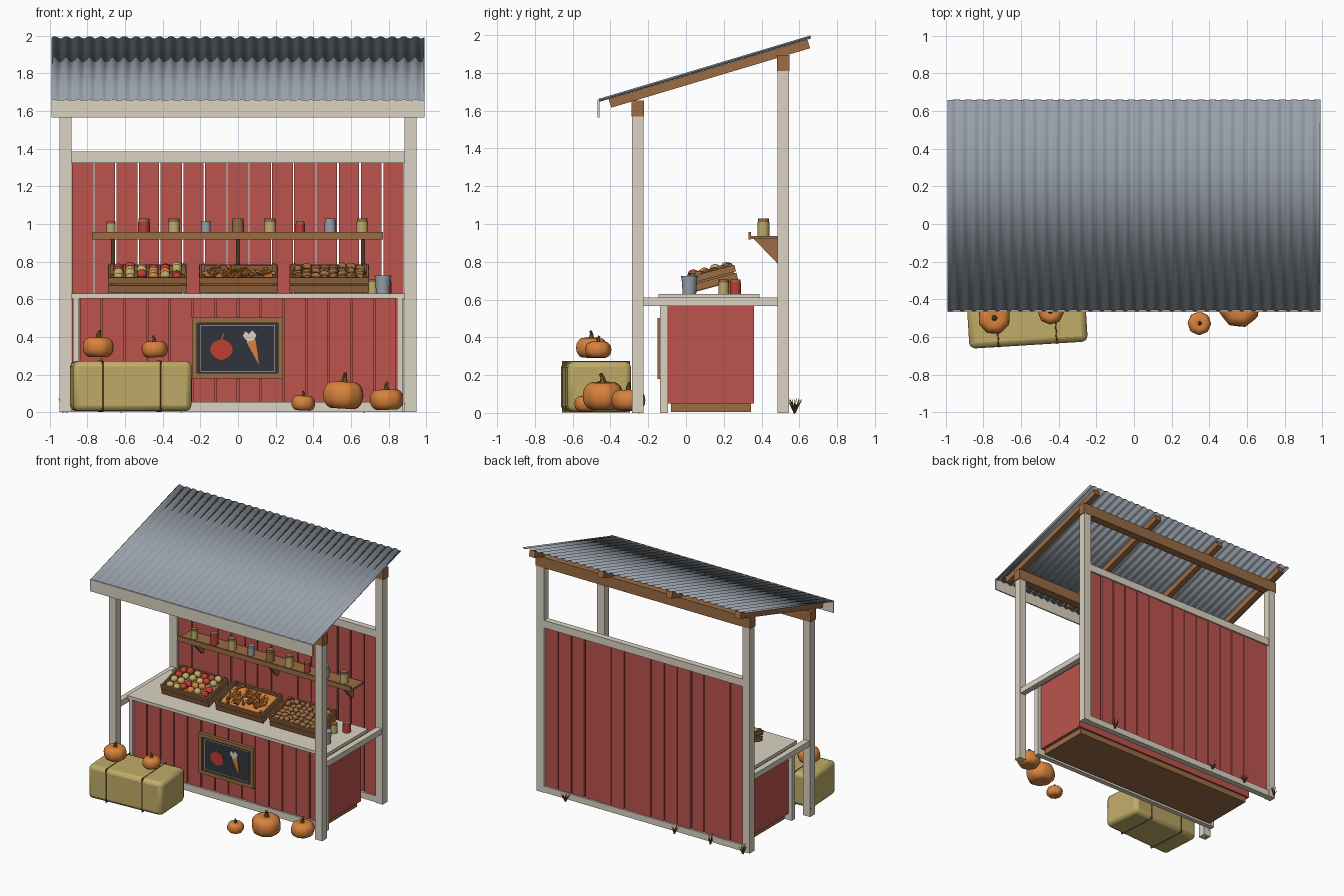
import bpy, bmesh, math, random
from mathutils import Matrix, Vector

if "Cube" in bpy.data.objects:
    bpy.data.objects.remove(bpy.data.objects["Cube"])

random.seed(4)
T, R = Matrix.Translation, Matrix.Rotation


def material(name, rgb):
    m = bpy.data.materials.new(name)
    lin = [((c / 255 + 0.055) / 1.055) ** 2.4 for c in rgb]
    m.diffuse_color = (*lin, 1)
    m.use_nodes = True
    m.node_tree.nodes["Principled BSDF"].inputs["Base Color"].default_value = m.diffuse_color
    return m


CREAM = material("cream paint", (219, 211, 194))
RED = material("barn red", (188, 84, 77))
WOOD = material("brown wood", (155, 108, 68))
STEEL = material("grey steel", (152, 160, 170))
HAY = material("hay yellow", (192, 172, 104))
ORANGE = material("pumpkin orange", (216, 130, 60))
SLATE = material("dark slate", (48, 53, 60))
OLIVE = material("olive stem", (105, 88, 42))
APPLE = material("apple red", (190, 62, 52))
TWINE = material("dark twine", (105, 78, 48))


class Part:
    """One object gathered from simple shapes."""

    def __init__(self, name, *mats):
        self.name, self.mats, self.bm = name, mats, bmesh.new()

    def paint(self, verts, mat):
        for f in {f for v in verts for f in v.link_faces}:
            f.material_index = mat

    def box(self, x0, x1, y0, y1, z0, z1, mat=0, M=Matrix()):
        c = T(((x0 + x1) / 2, (y0 + y1) / 2, (z0 + z1) / 2))
        s = Matrix.Diagonal((x1 - x0, y1 - y0, z1 - z0, 1))
        self.paint(bmesh.ops.create_cube(self.bm, size=1, matrix=M @ c @ s)["verts"], mat)

    def cone(self, r0, r1, h, M, mat=0, n=12):
        self.paint(bmesh.ops.create_cone(self.bm, cap_ends=True, segments=n, radius1=r0, radius2=r1,
                                         depth=h, matrix=M @ T((0, 0, h / 2)))["verts"], mat)

    def ball(self, M, mat=0, u=10, v=7):
        verts = bmesh.ops.create_uvsphere(self.bm, u_segments=u, v_segments=v, radius=1, matrix=M)["verts"]
        self.paint(verts, mat)

    def prism(self, pts, depth, mat=0):
        f = self.bm.faces.new([self.bm.verts.new(p) for p in pts])
        g = bmesh.ops.extrude_face_region(self.bm, geom=[f])["geom"]
        verts = [e for e in g if isinstance(e, bmesh.types.BMVert)]
        bmesh.ops.translate(self.bm, verts=verts, vec=depth)
        self.paint(verts, mat)

    def done(self, smooth=0, bevel=0):
        bmesh.ops.recalc_face_normals(self.bm, faces=self.bm.faces)
        me = bpy.data.meshes.new(self.name)
        self.bm.to_mesh(me)
        self.bm.free()
        for m in self.mats:
            me.materials.append(m)
        ob = bpy.data.objects.new(self.name, me)
        bpy.context.collection.objects.link(ob)
        if bevel:
            b = ob.modifiers.new("bevel", "BEVEL")
            b.width, b.segments = bevel, 2
        if smooth:
            bpy.ops.object.select_all(action="DESELECT")
            ob.select_set(True)
            bpy.context.view_layer.objects.active = ob
            bpy.ops.object.shade_smooth_by_angle(angle=math.radians(smooth))
        return ob


# Posts, side rails, beams
p = Part("posts", CREAM)
for s in (-1, 1):
    x0, x1 = sorted((s * 0.885, s * 0.948))
    p.box(x0, x1, -0.285, -0.225, 0, 1.57)
    p.box(x0, x1, 0.485, 0.545, 0, 1.81)
    p.box(x0 + 0.008, x1 - 0.008, -0.225, 0.485, 0.565, 0.61)
p.done()
p = Part("roof_beams", WOOD)
p.box(-0.955, 0.955, -0.288, -0.222, 1.57, 1.655)
p.box(-0.955, 0.955, 0.483, 0.547, 1.81, 1.895)
p.done()

# Sloped roof: rafters, corrugated sheet, fascia
SLOPE = math.atan2(0.335, 1.12)
LEN = math.hypot(0.335, 1.12)
ROOF = T((0, -0.46, 1.655)) @ R(SLOPE, 4, "X")
p = Part("rafters", WOOD)
for x in (-0.915, -0.305, 0.305, 0.915):
    p.box(x - 0.025, x + 0.025, 0.05, LEN - 0.02, -0.056, -0.009, 0, ROOF)
p.done()
p = Part("roof_sheet", STEEL)
N = 256
rows = [[p.bm.verts.new(ROOF @ Vector((-0.99 + 1.98 * i / N, y, 0.006 * math.sin(i * math.tau / 8))))
         for i in range(N + 1)] for y in (0, LEN)]
for i in range(N):
    p.bm.faces.new((rows[0][i], rows[0][i + 1], rows[1][i + 1], rows[1][i]))
sheet = p.done(smooth=60)
sol = sheet.modifiers.new("thickness", "SOLIDIFY")
sol.thickness, sol.offset = 0.004, 0
p = Part("fascia", CREAM)
p.box(-0.992, 0.992, -0.468, -0.458, 1.565, 1.66)
p.done()

# Back wall of planks between two rails
p = Part("back_wall_planks", RED)
W = 1.77 / 15
for i in range(15):
    x, d = -0.885 + i * W, random.uniform(-0.004, 0.004)
    gap = random.choice((0.002, 0.004, 0.006))
    p.box(x + gap, x + W - gap, 0.508 + d, 0.528 + d, 0.045, 1.335)
p.done()
p = Part("back_wall_rails", CREAM)
p.box(-0.885, 0.885, 0.492, 0.54, 1.325, 1.385)
p.box(-0.885, 0.885, 0.492, 0.54, 0, 0.05)
p.done()

# Counter
p = Part("counter_body", RED, WOOD)
p.box(-0.845, 0.845, -0.095, 0.36, 0.05, 0.605)
p.box(-0.82, 0.82, -0.08, 0.345, 0.005, 0.052, 1)
p.done()
p = Part("counter_front_planks", RED)
W = 1.69 / 14
for i in range(14):
    x, d = -0.845 + i * W, random.uniform(-0.003, 0.003)
    p.box(x + 0.004, x + W - 0.004, -0.122 + d, -0.1, 0.05, 0.604)
p.done()
p = Part("counter_trim", CREAM)
p.box(-0.87, 0.87, -0.135, -0.096, 0, 0.055)
for s in (-0.86, 0.86):
    p.box(s - 0.016, s + 0.016, -0.138, -0.094, 0, 0.605)
p.done()
p = Part("counter_top", CREAM)
p.box(-0.885, 0.885, -0.145, 0.39, 0.605, 0.63)
p.done()

# Chalkboard with painted apple and carrot
p = Part("chalkboard", WOOD, SLATE, CREAM, APPLE, ORANGE)
p.box(-0.22, 0.215, -0.138, -0.124, 0.2, 0.48, 1)
for z in (0.18, 0.475):
    p.box(-0.245, 0.24, -0.15, -0.124, z, z + 0.027)
for x in (-0.245, 0.213):
    p.box(x, x + 0.027, -0.15, -0.124, 0.2, 0.48)
for z in (0.217, 0.46):
    p.box(-0.2, 0.197, -0.14, -0.137, z, z + 0.003, 2)
for x in (-0.2, 0.194):
    p.box(x, x + 0.003, -0.14, -0.137, 0.217, 0.463, 2)
Y, D = -0.138, (0, -0.005, 0)
ang = [math.tau * i / 16 for i in range(16)]
p.prism([(-0.088 + 0.06 * math.cos(a), Y, 0.333 + (0.056 - 0.008 * abs(math.cos(a))) * math.sin(a)) for a in ang],
        D, 3)
p.prism([(-0.092, Y, 0.385), (-0.084, Y, 0.385), (-0.073, Y, 0.418), (-0.08, Y, 0.418)], D, 0)
p.prism([(0.045, Y, 0.372), (0.093, Y, 0.385), (0.112, Y, 0.25)], D, 4)
p.prism([(0.055, Y, 0.37), (0.025, Y, 0.405), (0.04, Y, 0.43), (0.058, Y, 0.415), (0.075, Y, 0.435),
         (0.098, Y, 0.41), (0.085, Y, 0.378)], D, 2)
p.done()

# Wall shelf with brackets
p = Part("shelf", WOOD)
p.box(-0.775, 0.77, 0.335, 0.5, 0.92, 0.936)
p.box(-0.775, 0.77, 0.332, 0.345, 0.918, 0.958)
for x in (-0.665, 0, 0.665):
    p.prism([(x - 0.01, 0.36, 0.92), (x - 0.01, 0.505, 0.92), (x - 0.01, 0.505, 0.785),
             (x - 0.01, 0.485, 0.79)], (0.02, 0, 0))
p.done()

# Jars on shelf and counter, and the tin can
p = Part("jars", HAY, APPLE, STEEL, WOOD)
shelf_jars = [(-0.675, 0, 0), (-0.5, 1, 1), (-0.34, 0, 1), (-0.17, 2, 0), (0, 3, 1),
              (0.17, 0, 1), (0.33, 1, 0), (0.49, 2, 1), (0.66, 0, 1)]
jars = [(x, 0.41, 0.936, c, 0.031 if big else 0.025, 0.092 if big else 0.078) for x, c, big in shelf_jars]
jars += [(0.715, 0.2, 0.63, 0, 0.027, 0.075), (0.785, 0.262, 0.63, 1, 0.03, 0.075)]
for x, y, z, c, r, h in jars:
    p.cone(r, r, h * 0.82, T((x, y, z)), c)
    p.cone(r * 0.92, r * 0.92, h * 0.18, T((x, y, z + h * 0.82)), 3 if c != 2 else 2)
p.cone(0.036, 0.042, 0.092, T((0.77, 0.018, 0.63)), 2)
p.cone(0.045, 0.045, 0.008, T((0.77, 0.018, 0.718)), 2)
p.done(smooth=40)

# Tilted crates
crates = [T((x, 0.148, 0.667)) @ R(math.radians(15), 4, "X") for x in (-0.48, 0.003, 0.485)]
p = Part("crates", WOOD)
for M in crates:
    p.box(-0.2, 0.2, -0.125, 0.125, 0, 0.01, 0, M)
    for z0, z1 in ((0.004, 0.042), (0.05, 0.085)):
        for s in (-1, 1):
            y0, y1 = sorted((s * 0.122, s * 0.134))
            p.box(-0.21, 0.21, y0, y1, z0, z1, 0, M)
            x0, x1 = sorted((s * 0.198, s * 0.208))
            p.box(x0, x1, -0.124, 0.124, z0, z1, 0, M)
    for sx in (-0.188, 0.188):
        for sy in (-0.112, 0.112):
            p.box(sx - 0.01, sx + 0.01, sy - 0.01, sy + 0.01, 0, 0.096, 0, M)
    x = M.translation.x
    p.box(x - 0.18, x + 0.18, 0.22, 0.25, 0.63, 0.69)
p.done()

# Produce piled in the crates
p = Part("apples", APPLE, HAY, ORANGE)
for i in range(6):
    for j in range(4):
        loc = (-0.155 + 0.062 * i, -0.09 + 0.06 * j, 0.068 + random.uniform(0, 0.025))
        p.ball(crates[0] @ T(loc) @ Matrix.Diagonal((0.029, 0.029, 0.026, 1)), random.choice((0, 0, 1, 1, 2)))
p.done(smooth=60)
p = Part("carrots", ORANGE, OLIVE)
p.box(-0.195, 0.195, -0.12, 0.12, 0.01, 0.055, 0, crates[1])
for i in range(46):
    M = (crates[1] @ T((random.uniform(-0.15, 0.15), random.uniform(-0.065, 0.065), random.uniform(0.06, 0.09)))
         @ R(random.choice((0, math.pi)) + random.uniform(-0.7, 0.7), 4, "Z") @ R(math.pi / 2, 4, "X"))
    p.cone(0.012, 0.002, 0.09, M @ T((0, 0, -0.045)), 0, 7)
    p.cone(0.003, 0.005, 0.014, M @ T((0, 0, -0.058)), 1, 5)
p.done(smooth=50)
p = Part("potatoes", WOOD)
p.box(-0.195, 0.195, -0.12, 0.12, 0.01, 0.055, 0, crates[2])
for i in range(48):
    loc = (-0.165 + 0.047 * (i % 8), -0.1 + 0.04 * (i // 8), 0.065 + random.uniform(0, 0.022))
    p.ball(crates[2] @ T(loc) @ R(random.uniform(0, 3), 4, "Z") @ Matrix.Diagonal((0.03, 0.02, 0.018, 1)), 0, 8, 6)
p.done(smooth=60)

# Hay bale with twine
BALE = T((-0.57, -0.476, 0)) @ R(math.radians(3.5), 4, "Z")
p = Part("hay_bale", HAY)
p.box(-0.315, 0.315, -0.168, 0.168, 0.005, 0.272, 0, BALE)
p.done(smooth=40, bevel=0.03)
p = Part("bale_twine", TWINE)
for x in (-0.16, 0.15):
    p.box(x - 0.004, x + 0.004, -0.171, 0.171, 0.002, 0.275, 0, BALE)
p.done(bevel=0.0035)


# Ribbed pumpkins with bent stems
def pumpkin(name, x, y, z, r, h, tilt):
    p = Part(name, ORANGE, OLIVE)
    p.ball(Matrix(), 0, 24, 12)
    for v in p.bm.verts:
        a, c = math.atan2(v.co.y, v.co.x), Vector((v.co.x, v.co.y)).length
        rib = 1 - 0.1 * (0.5 - 0.5 * math.cos(8 * a)) ** 2
        k = c ** 0.75 * rib / c * r if c > 1e-4 else 0
        dent = 0.22 * max(0, 1 - c * 1.8)
        up = math.copysign(abs(v.co.z) ** 0.85, v.co.z) * (1 - dent)
        v.co = (v.co.x * k, v.co.y * k, h * (0.5 + 0.5 * up))
    p.cone(r * 0.2, r * 0.11, r * 0.36, T((0, 0, h * 0.85)), 1, 6)
    p.cone(r * 0.11, r * 0.09, r * 0.24, T((0, 0, h * 0.85 + r * 0.33)) @ R(0.5, 4, "Y"), 1, 6)
    bmesh.ops.transform(p.bm, verts=p.bm.verts, matrix=T((x, y, z)) @ R(tilt, 4, "Y") @ R(x * 9, 4, "Z"))
    p.done(smooth=40)


pumpkin("bale_pumpkin_large", -0.745, -0.50, 0.285, 0.087, 0.12, 0.03)
pumpkin("bale_pumpkin_small", -0.44, -0.465, 0.285, 0.07, 0.098, -0.05)
pumpkin("ground_pumpkin_small", 0.345, -0.528, 0.003, 0.063, 0.09, 0.05)
pumpkin("ground_pumpkin_large", 0.555, -0.44, 0.008, 0.111, 0.165, 0.06)
pumpkin("ground_pumpkin_medium", 0.793, -0.305, 0.004, 0.09, 0.125, -0.04)

# Dry grass tufts
p = Part("grass_tufts", OLIVE)
for x, y in ((-0.93, -0.25), (0.67, 0.575), (-0.3, 0.575), (-0.62, 0.575), (-0.91, 0.575)):
    for i in range(8):
        a = i * math.tau / 8
        M = T((x, y, 0)) @ R(a, 4, "Z") @ R(random.uniform(0.15, 0.55), 4, "Y")
        p.cone(0.006, 0.0008, random.uniform(0.045, 0.085), M, 0, 3)
p.done()
